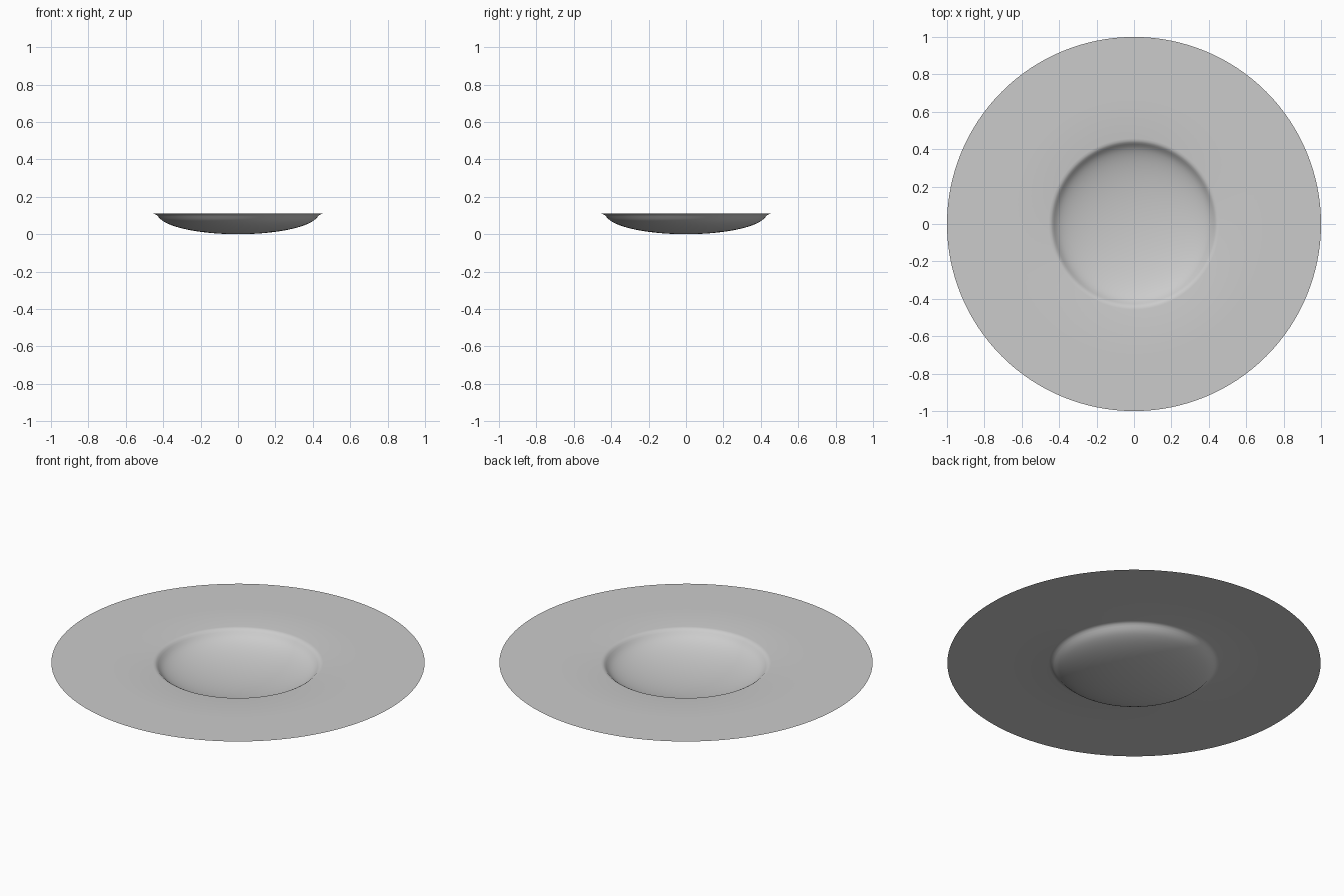
import bpy, bmesh, math

cube = bpy.data.objects.get("Cube")
if cube:
    bpy.data.objects.remove(cube, do_unlink=True)

SEGMENTS = 128
RIM_HEIGHT = 0.11
BOWL_RADIUS = 0.43

grey = bpy.data.materials.new("plain grey")
grey.use_nodes = True
colour = (0.6, 0.6, 0.6, 1)
grey.diffuse_color = colour
grey.node_tree.nodes["Principled BSDF"].inputs["Base Color"].default_value = colour

# Shallow elliptical bowl, a small flared lip, then the flat brim
profile = []
for i in range(1, 17):
    a = math.radians(70) * i / 16
    profile.append((BOWL_RADIUS * math.sin(a), RIM_HEIGHT * (1 - math.cos(a))))
profile += [(0.417, 0.083), (0.427, 0.094), (0.436, 0.103), (0.445, 0.108),
            (0.457, RIM_HEIGHT), (0.7, RIM_HEIGHT), (1.0, RIM_HEIGHT)]

# Revolve the profile into one thin sheet
bm = bmesh.new()
centre = bm.verts.new((0, 0, 0))
rings = []
for r, z in profile:
    rings.append([bm.verts.new((r * math.cos(t), r * math.sin(t), z))
                  for t in (math.tau * k / SEGMENTS for k in range(SEGMENTS))])
for k in range(SEGMENTS):
    n = (k + 1) % SEGMENTS
    bm.faces.new((centre, rings[0][k], rings[0][n]))
    for inner, outer in zip(rings, rings[1:]):
        bm.faces.new((inner[k], outer[k], outer[n], inner[n]))
for face in bm.faces:
    face.smooth = True

mesh = bpy.data.meshes.new("wide_brim_dish")
bm.to_mesh(mesh)
bm.free()
mesh.materials.append(grey)
dish = bpy.data.objects.new("wide_brim_dish", mesh)
bpy.context.collection.objects.link(dish)
